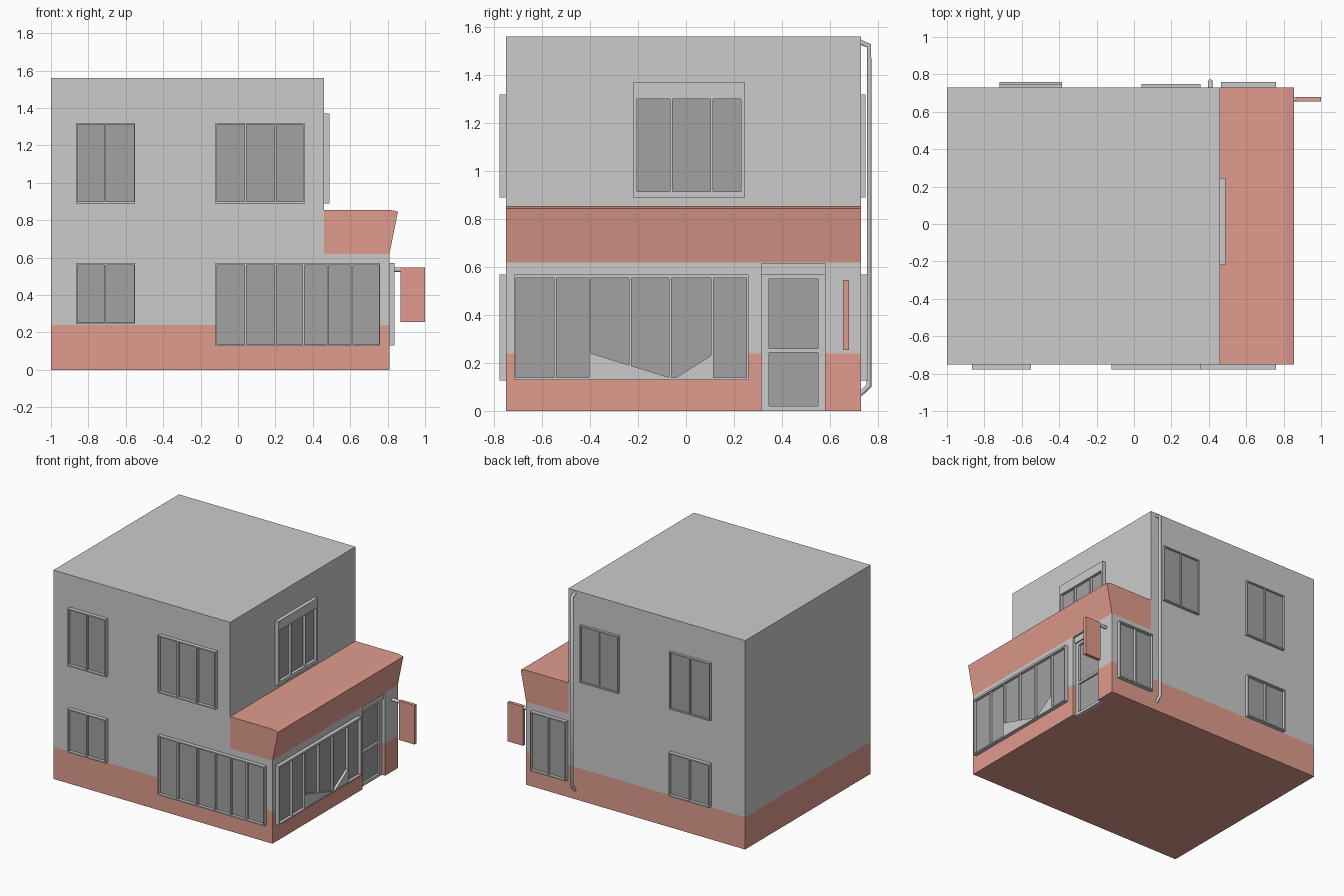
import bpy, bmesh, math
from mathutils import Vector

if "Cube" in bpy.data.objects:
    bpy.data.objects.remove(bpy.data.objects["Cube"])

YF, YB, XU, XL = -0.75, 0.73, 0.46, 0.81   # front, back, upper right and lower right walls


def material(name, rgb):
    m = bpy.data.materials.new(name)
    m.diffuse_color = (*rgb, 1)
    m.use_nodes = True
    m.node_tree.nodes["Principled BSDF"].inputs["Base Color"].default_value = m.diffuse_color
    return m


CORAL = material("coral_paint", (0.75, 0.33, 0.27))
GLASS = material("dark_glass", (0.36, 0.36, 0.36))


def make_object(name, bm, *mats):
    bmesh.ops.recalc_face_normals(bm, faces=bm.faces)
    me = bpy.data.meshes.new(name)
    bm.to_mesh(me)
    bm.free()
    ob = bpy.data.objects.new(name, me)
    bpy.context.collection.objects.link(ob)
    for m in mats:
        me.materials.append(m)
    return ob


def prism(bm, points, offset):
    """Extrude a planar outline by an offset vector."""
    f = bm.faces.new([bm.verts.new(p) for p in points])
    ext = bmesh.ops.extrude_face_region(bm, geom=[f], use_keep_orig=True)["geom"]
    bmesh.ops.translate(bm, vec=offset, verts=[v for v in ext if isinstance(v, bmesh.types.BMVert)])


def box(bm, lo, hi):
    (x0, y0, z0), (x1, y1, z1) = lo, hi
    prism(bm, [(x0, y0, z0), (x1, y0, z0), (x1, y1, z0), (x0, y1, z0)], Vector((0, 0, z1 - z0)))


# Each wall maps (along, up, outward) to world space
WALLS = {
    "front": lambda a, z, d: Vector((a, YF - d, z)),
    "back": lambda a, z, d: Vector((a, YB + d, z)),
    "upper_right": lambda a, z, d: Vector((XU + d, a, z)),
    "lower_right": lambda a, z, d: Vector((XL + d, a, z)),
}


def wall_box(bm, wall, a0, a1, z0, z1, d0, d1):
    w = WALLS[wall]
    box(bm, w(a0, z0, d0), w(a1, z1, d1))


def window(name, wall, a0, a1, z0, z1, splits, depth=0.028, side=0.007, low=0.009, top=0.009):
    """Raised frame with mullions at the split positions and recessed panes."""
    fr, gl = bmesh.new(), bmesh.new()
    bar = 0.005
    wall_box(fr, wall, a0, a0 + side, z0, z1, 0, depth)
    wall_box(fr, wall, a1 - side, a1, z0, z1, 0, depth)
    wall_box(fr, wall, a0 + side, a1 - side, z0, z0 + low, 0, depth)
    wall_box(fr, wall, a0 + side, a1 - side, z1 - top, z1, 0, depth)
    for s in splits:
        wall_box(fr, wall, s - bar, s + bar, z0 + low, z1 - top, 0, depth * 0.85)
    edges = [a0 + side - bar] + splits + [a1 - side + bar]
    for e0, e1 in zip(edges, edges[1:]):
        wall_box(gl, wall, e0 + bar, e1 - bar, z0 + low, z1 - top, 0, 0.006)
    make_object(name + "_frame", fr)
    make_object(name + "_panes", gl, GLASS)


# Building shell: stepped side profile extruded front to back
bm = bmesh.new()
profile = [(-1, 0), (XL, 0), (XL, 0.62), (0.855, 0.845), (0.815, 0.855),
           (XU, 0.855), (XU, 1.56), (-1, 1.56)]
prism(bm, [(x, YF, z) for x, z in profile], Vector((0, YB - YF, 0)))
shell = make_object("building_shell", bm, None, CORAL)

# Doorway recess
bm = bmesh.new()
box(bm, (XL - 0.05, 0.315, -0.1), (XL + 0.1, 0.58, 0.615))
cutter = make_object("doorway_cutter", bm)
mod = shell.modifiers.new("doorway", "BOOLEAN")
mod.operation, mod.solver, mod.object = "DIFFERENCE", "EXACT", cutter
bpy.context.view_layer.objects.active = shell
bpy.ops.object.modifier_apply(modifier=mod.name)
bpy.data.objects.remove(cutter)

# Painted plinth and fascia: split the shell faces and colour them
bm = bmesh.new()
bm.from_mesh(shell.data)
for co, no in (((0, 0, 0.24), (0, 0, 1)), ((0, 0, 0.62), (0, 0, 1)), ((XU, 0, 0), (1, 0, 0))):
    bmesh.ops.bisect_plane(bm, geom=bm.verts[:] + bm.edges[:] + bm.faces[:],
                           plane_co=co, plane_no=no, dist=1e-5)
for f in bm.faces:
    c = f.calc_center_median()
    f.material_index = int(c.z < 0.24 or (c.x > XU + 0.001 and 0.619 < c.z < 0.86))
bm.to_mesh(shell.data)
bm.free()

# Front windows
window("front_upper_left_window", "front", -0.865, -0.55, 0.89, 1.32, [-0.71])
window("front_lower_left_window", "front", -0.865, -0.55, 0.245, 0.57, [-0.71])
window("front_upper_middle_window", "front", -0.12, 0.355, 0.89, 1.32, [0.04, 0.2])
window("front_shop_window", "front", -0.12, 0.76, 0.127, 0.57, [0.04, 0.2, 0.35, 0.48, 0.61])

# Back windows
window("back_upper_left_window", "back", -0.72, -0.385, 0.89, 1.32, [-0.55], 0.018)
window("back_lower_left_window", "back", -0.72, -0.385, 0.245, 0.57, [-0.55])
window("back_upper_right_window", "back", 0.04, 0.355, 0.89, 1.32, [0.2], 0.018)
window("back_shop_window", "back", 0.465, 0.76, 0.127, 0.57, [0.615])

# Right side windows
window("right_upper_window", "upper_right", -0.22, 0.245, 0.89, 1.37, [-0.062, 0.108],
       side=0.016, low=0.025, top=0.07)
window("right_shop_window", "lower_right", -0.715, 0.26, 0.13, 0.57,
       [-0.545, -0.4, -0.232, -0.065, 0.11], top=0.015)

# Slanted panel covering the lower part of the shop window panes
bm = bmesh.new()
outline = [(-0.4, 0.135), (-0.4, 0.242), (-0.07, 0.14), (-0.04, 0.14), (0.11, 0.235), (0.11, 0.135)]
prism(bm, [WALLS["lower_right"](a, z, 0.003) for a, z in outline], Vector((0.022, 0, 0)))
make_object("shop_window_panel", bm)

# Door with two panes, set back in its recess
bm, gl = bmesh.new(), bmesh.new()
dw = "lower_right"
wall_box(bm, dw, 0.315, 0.58, 0.57, 0.615, -0.05, -0.015)
wall_box(bm, dw, 0.315, 0.345, 0, 0.57, -0.05, -0.025)
wall_box(bm, dw, 0.55, 0.58, 0, 0.57, -0.05, -0.025)
for z0, z1 in ((0, 0.02), (0.243, 0.26), (0.55, 0.57)):
    wall_box(bm, dw, 0.345, 0.55, z0, z1, -0.05, -0.025)
for z0, z1 in ((0.02, 0.243), (0.26, 0.55)):
    wall_box(gl, dw, 0.345, 0.55, z0, z1, -0.05, -0.04)
make_object("door_frame", bm)
make_object("door_panes", gl, GLASS)

# Hanging sign board and its bracket
bm = bmesh.new()
box(bm, (0.87, 0.655, 0.255), (1.0, 0.68, 0.547))
make_object("sign_board", bm, CORAL)
bpy.ops.mesh.primitive_cylinder_add(vertices=12, radius=0.012, depth=0.065,
                                    location=(0.84, 0.667, 0.535), rotation=(0, math.pi / 2, 0))
bpy.context.object.name = "sign_bracket"

# Downpipe swept along a bent path
cu = bpy.data.curves.new("downpipe", "CURVE")
cu.dimensions, cu.bevel_depth, cu.bevel_resolution, cu.use_fill_caps = "3D", 0.0125, 1, True
sp = cu.splines.new("POLY")
path = [(0.725, 1.538), (0.763, 1.522), (0.763, 0.105), (0.725, 0.07)]
sp.points.add(len(path) - 1)
for p, (y, z) in zip(sp.points, path):
    p.co = (0.408, y, z, 1)
bpy.context.collection.objects.link(bpy.data.objects.new("downpipe", cu))
